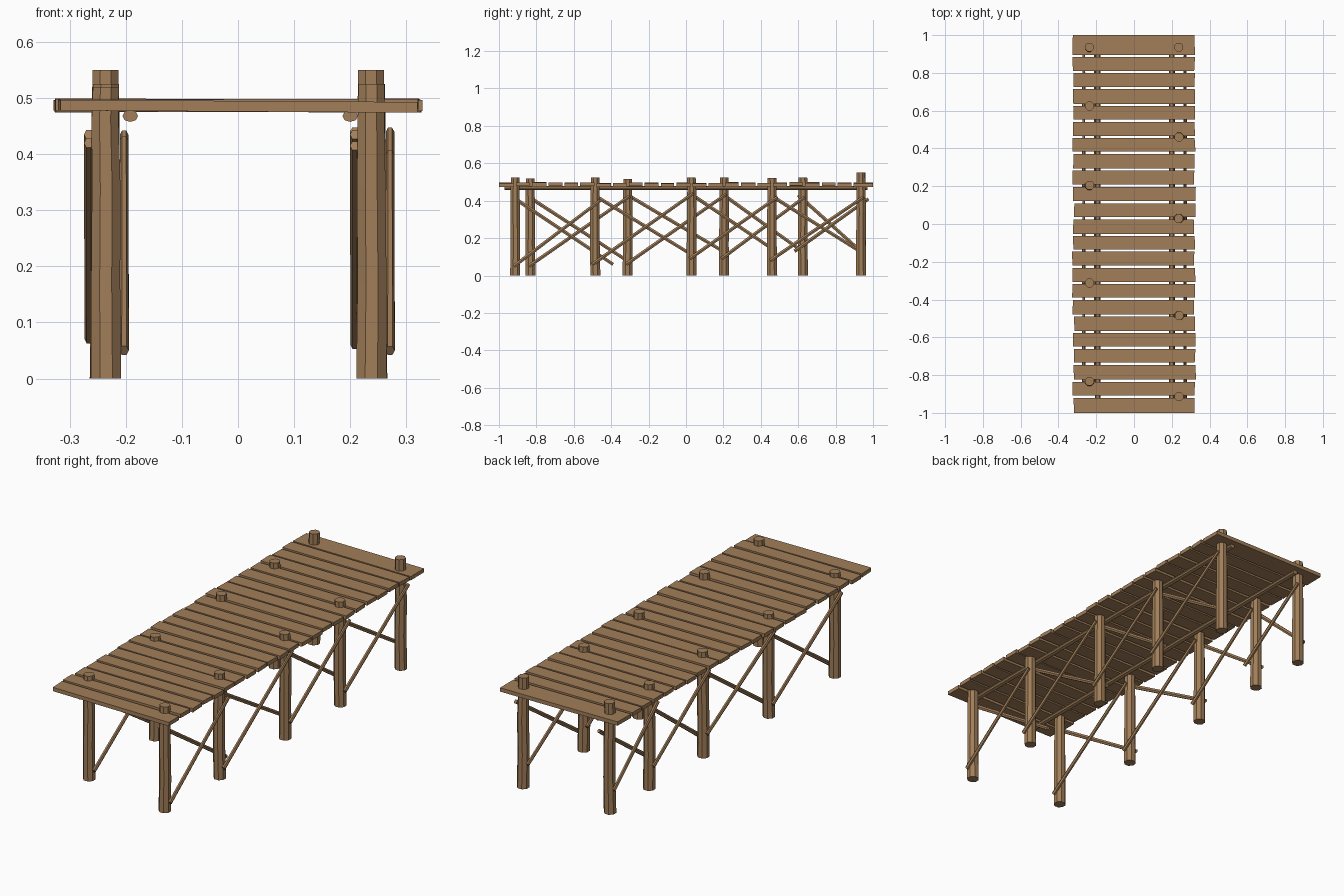
import bpy, bmesh, random
from math import pi, cos, sin
from mathutils import Vector

if "Cube" in bpy.data.objects:
    bpy.data.objects.remove(bpy.data.objects["Cube"])

random.seed(4)
wood = bpy.data.materials.new("wood")
wood.diffuse_color = (0.36, 0.21, 0.10, 1)
wood.use_nodes = True
wood.node_tree.nodes["Principled BSDF"].inputs["Base Color"].default_value = wood.diffuse_color


def finish(name, bm):
    bmesh.ops.recalc_face_normals(bm, faces=bm.faces)
    me = bpy.data.meshes.new(name)
    bm.to_mesh(me)
    bm.free()
    me.materials.append(wood)
    ob = bpy.data.objects.new(name, me)
    bpy.context.collection.objects.link(ob)
    return ob


def log(name, rings, sides, phase=0.0):
    """Loft polygon rings (centre, radius a, radius b) along a log."""
    bm = bmesh.new()
    axis = (Vector(rings[-1][0]) - Vector(rings[0][0])).normalized()
    u = Vector((1, 0, 0))
    v = axis.cross(u).normalized()
    loops = []
    for c, a, b in rings:
        loops.append([bm.verts.new(Vector(c) + u * a * cos(2 * pi * i / sides + phase)
                                   + v * b * sin(2 * pi * i / sides + phase))
                      for i in range(sides)])
    for p, q in zip(loops, loops[1:]):
        for i in range(sides):
            j = (i + 1) % sides
            bm.faces.new((p[i], p[j], q[j], q[i]))
    bm.faces.new(loops[0])
    bm.faces.new(loops[-1])
    return finish(name, bm)


# Deck planks: slightly uneven boards with small gaps
edges = [1.0, 0.89, 0.805, 0.72, 0.63, 0.547, 0.46, 0.377, 0.288, 0.203, 0.115, 0.03,
         -0.058, -0.14, -0.227, -0.312, -0.396, -0.484, -0.572, -0.655, -0.74, -0.83, -0.915, -1.0]
for k, (hi, lo) in enumerate(zip(edges, edges[1:])):
    y1 = hi - (0.006 if k else 0)
    y0 = lo + (0.006 if k < 22 else 0)
    zc = 0.4865 + random.uniform(-0.002, 0.002)
    tilt = random.uniform(-0.002, 0.002)
    xl = -0.322 + random.uniform(-0.005, 0.004)
    xr = 0.322 + random.uniform(-0.004, 0.005)
    bm = bmesh.new()
    bmesh.ops.create_cube(bm, size=1)
    skew = {(sx, sy): random.uniform(-0.003, 0.003) for sx in (0, 1) for sy in (0, 1)}
    for vert in bm.verts:
        sx, sy, sz = (int(c > 0) for c in vert.co)
        vert.co = ((xr if sx else xl) + skew[sx, sy], y1 if sy else y0,
                   zc + (0.0095 if sz else -0.0095) + (tilt if sx else -tilt))
    finish(f"deck_plank_{k + 1}", bm)

# Posts standing through the deck: (y, top height)
posts = {
    "left": (-0.236, [(-0.833, 0.52), (-0.312, 0.515), (0.204, 0.525), (0.625, 0.525), (0.936, 0.55)]),
    "right": (0.238, [(-0.913, 0.525), (-0.486, 0.525), (0.03, 0.525), (0.46, 0.522), (0.936, 0.55)]),
}
for side, (x, items) in posts.items():
    for n, (y, top) in enumerate(items):
        rings = []
        for z, r in ((0, 0.029), (0.17, 0.028), (0.34, 0.0275), (0.46, 0.026), (top, 0.025)):
            wob = random.uniform(-0.0015, 0.0015)
            rings.append(((x + wob, y + wob, z), r, r))
        log(f"{side}_post_{n + 1}", rings, 8, pi / 8)

# Long stringers under the deck
for side, x in (("left", -0.192), ("right", 0.2)):
    log(f"{side}_stringer", [((x, y, 0.468), 0.014, 0.0105) for y in (-0.97, 0, 0.97)], 8)

# Diagonal braces: rising ones sit on +x of the posts, falling ones on -x
braces = {
    ("right", "rising"): [(-0.92, 0.05, -0.46, 0.40), (-0.50, 0.06, 0.04, 0.44),
                          (0.02, 0.09, 0.49, 0.42), (0.45, 0.08, 0.95, 0.42)],
    ("right", "falling"): [(-0.92, 0.415, -0.39, 0.06), (-0.50, 0.435, 0.05, 0.10),
                           (0.02, 0.44, 0.48, 0.13), (0.45, 0.43, 0.945, 0.12)],
    ("left", "rising"): [(-0.84, 0.05, -0.30, 0.425), (-0.32, 0.06, 0.215, 0.435),
                         (0.19, 0.09, 0.635, 0.42), (0.58, 0.13, 0.975, 0.41)],
    ("left", "falling"): [(-0.84, 0.42, -0.30, 0.07), (-0.32, 0.435, 0.215, 0.12),
                          (0.195, 0.435, 0.635, 0.12), (0.60, 0.43, 0.945, 0.12)],
}
for (side, kind), items in braces.items():
    x = posts[side][0] + (0.033 if kind == "rising" else -0.03)
    for n, (ya, za, yb, zb) in enumerate(items):
        log(f"{side}_{kind}_brace_{n + 1}",
            [((x, ya, za), 0.0085, 0.011), ((x, yb, zb), 0.0075, 0.010)], 6)
